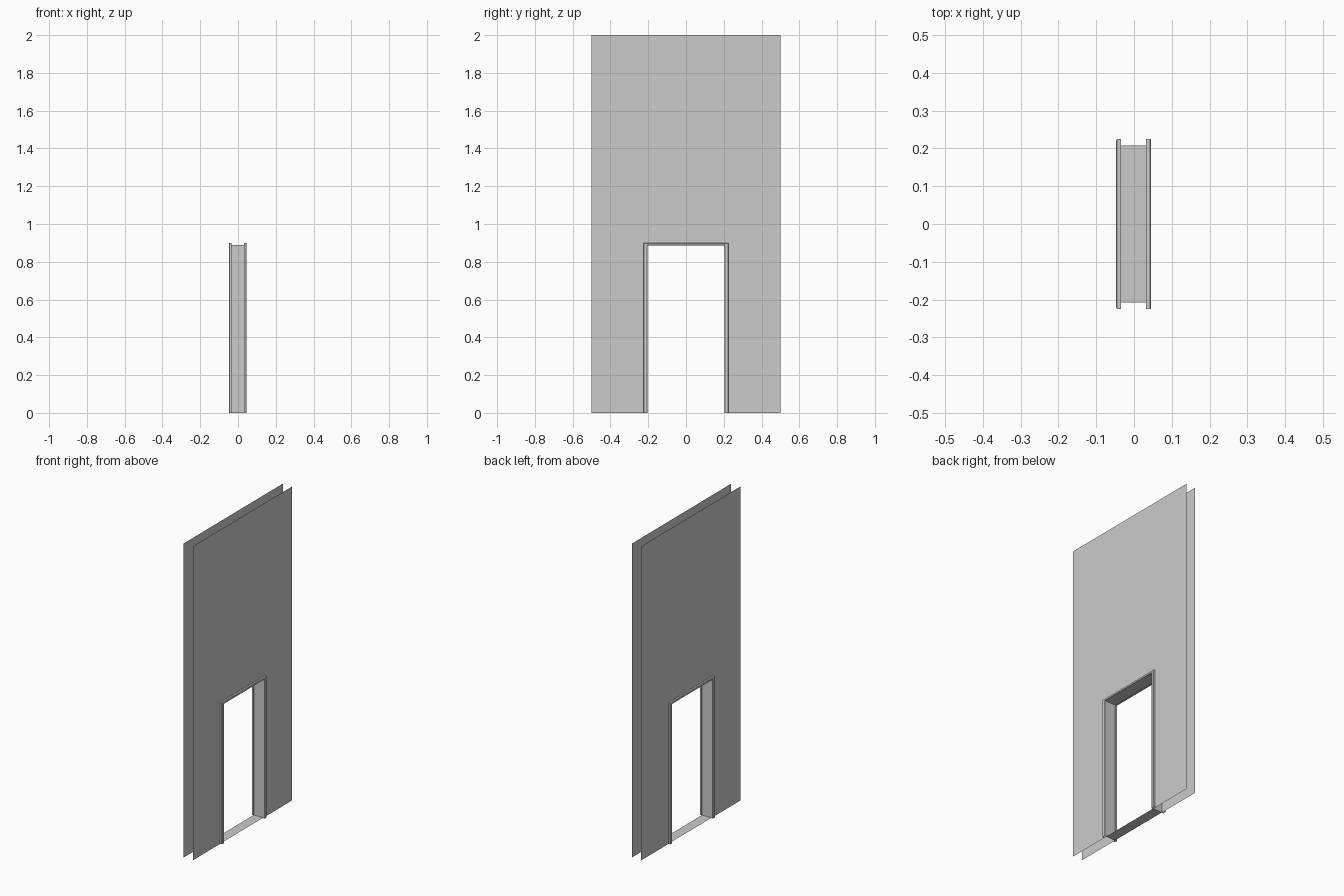
import bpy

if "Cube" in bpy.data.objects:
    bpy.data.objects.remove(bpy.data.objects["Cube"])

WALL_X = (-0.034, 0.032)      # the two wall sheets
OPEN_Y, OPEN_Z = 0.208, 0.888  # doorway half width and height


def make(name, verts, faces):
    mesh = bpy.data.meshes.new(name)
    mesh.from_pydata(verts, [], faces)
    mesh.update()
    obj = bpy.data.objects.new(name, mesh)
    bpy.context.collection.objects.link(obj)
    return obj


def arch(x, y, z):
    """Doorway outline: up one side, across, down the other."""
    return [(x, -y, 0), (x, -y, z), (x, y, z), (x, y, 0)]


def sweep(name, loops, flip=False):
    """Skin a row of doorway outlines into one mitred strip."""
    n = len(loops[0])
    verts = [v for loop in loops for v in loop]
    faces = []
    for i in range(len(loops) - 1):
        for j in range(n - 1):
            a, b = i * n + j, (i + 1) * n + j
            f = (a, a + 1, b + 1, b)
            faces.append(f[::-1] if flip else f)
    return make(name, verts, faces)


for side, x, s in (("left", WALL_X[0], -1), ("right", WALL_X[1], 1)):
    # wall sheet with doorway cut out
    outline = arch(x, 0.5, 2.0) + arch(x, OPEN_Y, OPEN_Z)[::-1]
    make(side + "_wall", outline, [range(8)[::-1] if s > 0 else range(8)])

    # door casing: shallow raised strip with softened edges
    profile = [(0.225, 0.900, 0), (0.225, 0.900, 0.0105), (0.2225, 0.898, 0.013),
               (0.2065, 0.888, 0.013), (0.204, 0.886, 0.0105), (0.204, 0.886, 0),
               (OPEN_Y, OPEN_Z, 0)]
    sweep(side + "_casing", [arch(x + s * d, y, z) for y, z, d in profile], s < 0)

# lining through the wall thickness
sweep("door_lining", [arch(x, OPEN_Y, OPEN_Z) for x in WALL_X], True)

# threshold strip on the floor
a, b = WALL_X
make("threshold", [(a, -OPEN_Y, 0.001), (b, -OPEN_Y, 0.001),
                   (b, OPEN_Y, 0.001), (a, OPEN_Y, 0.001)], [(0, 1, 2, 3)])
